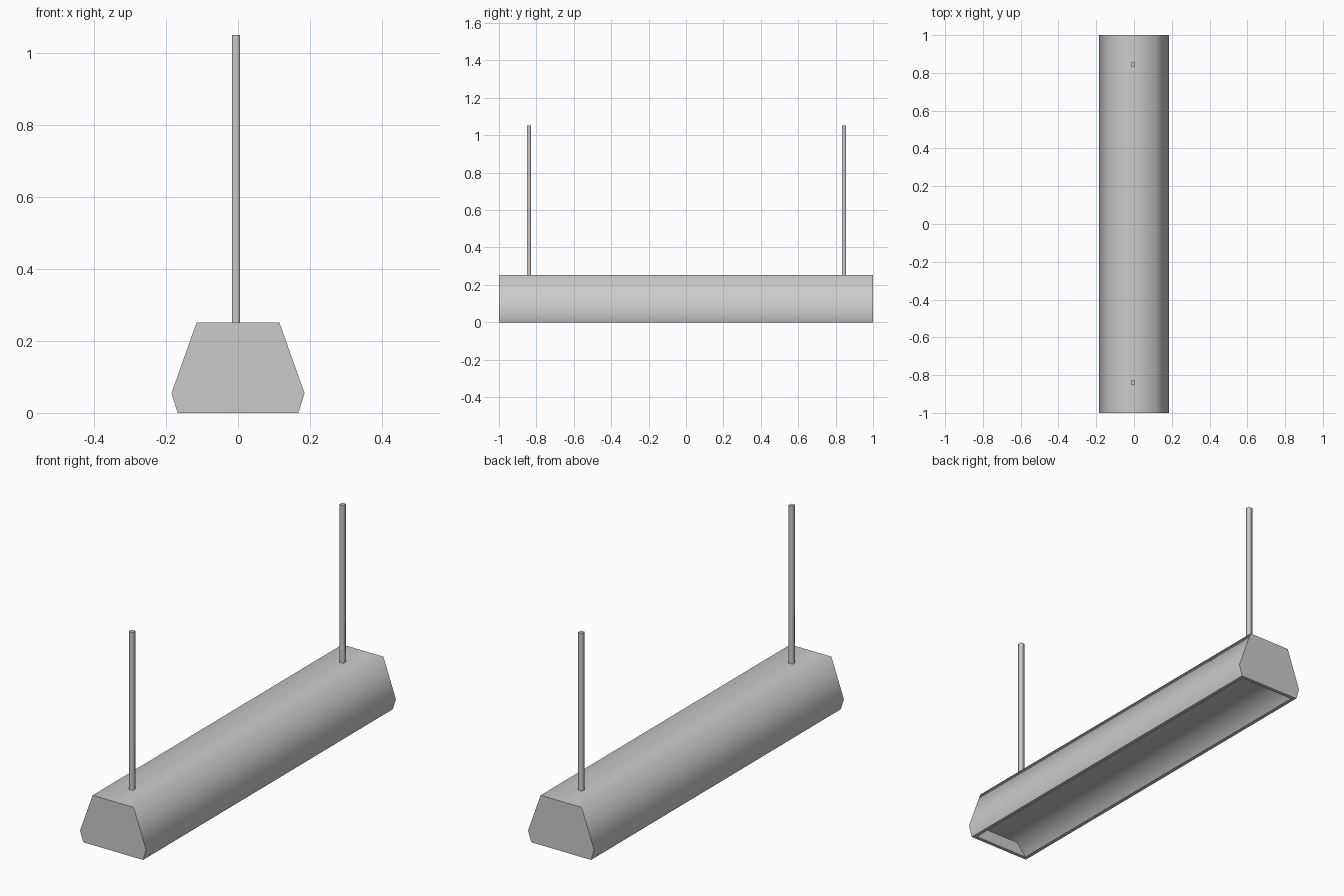
import bpy
import bmesh

cube = bpy.data.objects.get("Cube")
if cube:
    bpy.data.objects.remove(cube, do_unlink=True)

grey = bpy.data.materials.new("light_grey_metal")
grey.use_nodes = True
colour = (0.6, 0.6, 0.6, 1)
grey.diffuse_color = colour
grey.node_tree.nodes["Principled BSDF"].inputs["Base Color"].default_value = colour


def finish(bm, name):
    """Smooth around the long axis, keeping flat faces crisp."""
    bmesh.ops.recalc_face_normals(bm, faces=bm.faces[:])
    for edge in bm.edges:
        edge.smooth = all(f.smooth for f in edge.link_faces)
    mesh = bpy.data.meshes.new(name)
    bm.to_mesh(mesh)
    bm.free()
    mesh.materials.append(grey)
    obj = bpy.data.objects.new(name, mesh)
    bpy.context.collection.objects.link(obj)
    return obj


def add_shell(bm, half_profile, half_length):
    """Extrude a mirrored, open-bottomed profile and close both ends."""
    profile = half_profile + [(-x, z) for x, z in reversed(half_profile)]
    ends = [[bm.verts.new((x, y, z)) for x, z in profile]
            for y in (-half_length, half_length)]
    front, back = ends
    for i in range(len(profile) - 1):
        face = bm.faces.new((front[i], front[i + 1], back[i + 1], back[i]))
        face.smooth = True
    for end in ends:
        bm.faces.new(end)
    return [front[0], front[-1], back[-1], back[0]]


# Housing: outer shell, recessed reflector and the rim joining them
bm = bmesh.new()
outer = add_shell(bm, [(0.168, 0), (0.185, 0.055), (0.115, 0.252)], 1.0)
inner = add_shell(bm, [(0.15, 0), (0.10, 0.06)], 0.982)
for i in range(4):
    j = (i + 1) % 4
    bm.faces.new((outer[i], outer[j], inner[j], inner[i]))
finish(bm, "lamp_housing")

# Square hanging rods
ROD_BOTTOM, ROD_TOP, ROD_WIDTH = 0.245, 1.052, 0.022
for name, y in (("front_rod", -0.84), ("back_rod", 0.845)):
    bm = bmesh.new()
    bmesh.ops.create_cube(bm, size=1)
    for face in bm.faces:
        face.smooth = abs(face.normal.z) < 0.5
    rod = finish(bm, name)
    rod.scale = (ROD_WIDTH, ROD_WIDTH, ROD_TOP - ROD_BOTTOM)
    rod.location = (-0.005, y, (ROD_TOP + ROD_BOTTOM) / 2)
